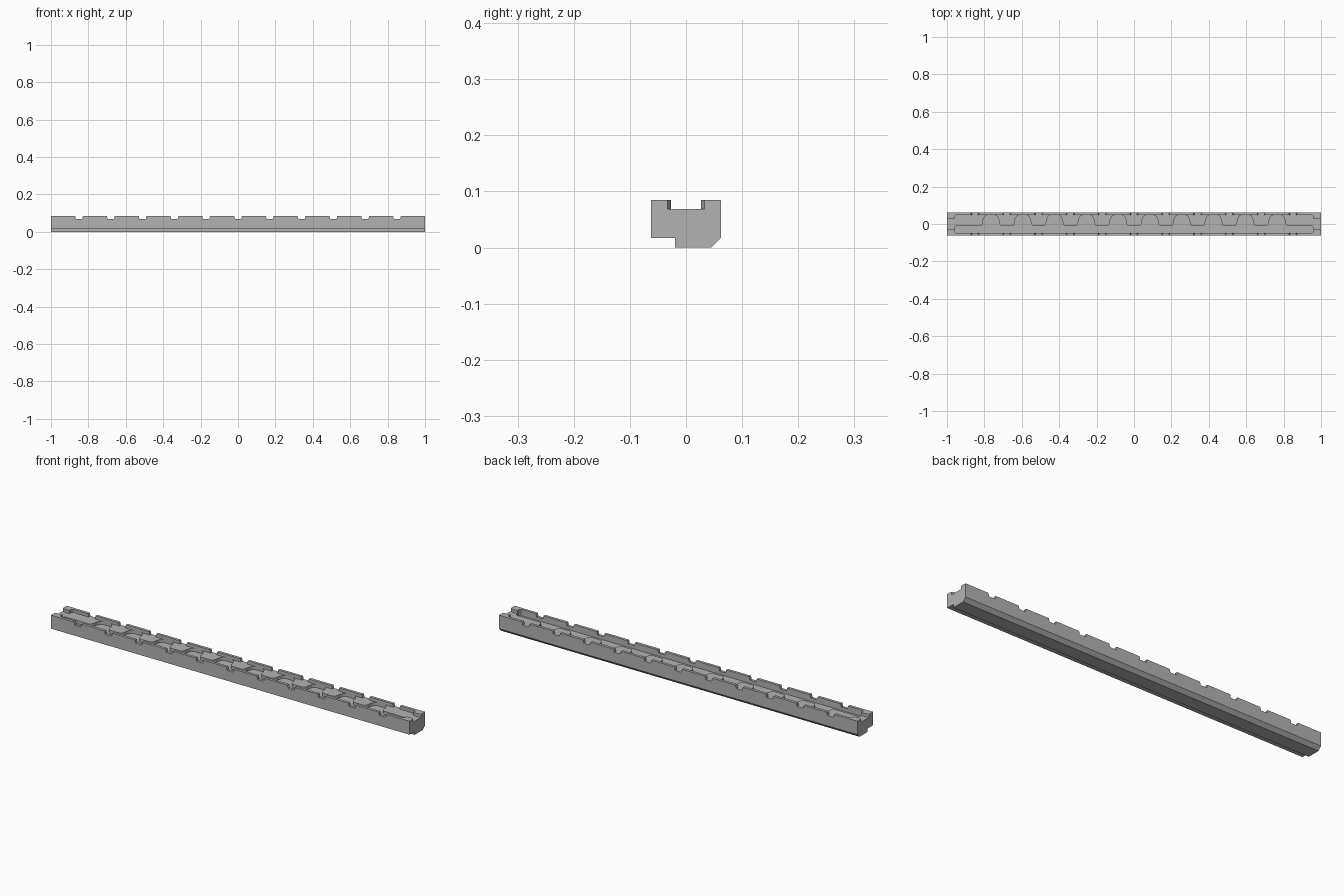
import bpy
import bmesh

if "Cube" in bpy.data.objects:
    bpy.data.objects.remove(bpy.data.objects["Cube"])

PITCH = 0.17
FLOOR, POCKET, TOP = 0.069, 0.053, 0.085

grey = bpy.data.materials.new("plain grey")
grey.diffuse_color = (0.45, 0.45, 0.45, 1)
grey.use_nodes = True
grey.node_tree.nodes["Principled BSDF"].inputs["Base Color"].default_value = grey.diffuse_color


def prism(name, outline, axis, lo, hi):
    """Extrude a closed 2D outline along x, y or z."""
    place = {"x": lambda a, b, t: (t, a, b),
             "y": lambda a, b, t: (a, t, b),
             "z": lambda a, b, t: (a, b, t)}[axis]
    bm = bmesh.new()
    n = len(outline)
    low = [bm.verts.new(place(a, b, lo)) for a, b in outline]
    high = [bm.verts.new(place(a, b, hi)) for a, b in outline]
    bm.faces.new(low[::-1])
    bm.faces.new(high)
    for i in range(n):
        j = (i + 1) % n
        bm.faces.new((low[i], low[j], high[j], high[i]))
    bmesh.ops.recalc_face_normals(bm, faces=bm.faces)
    mesh = bpy.data.meshes.new(name)
    bm.to_mesh(mesh)
    bm.free()
    mesh.materials.append(grey)
    obj = bpy.data.objects.new(name, mesh)
    bpy.context.scene.collection.objects.link(obj)
    return obj


def cut(target, cutter):
    """Subtract the cutter, bake the result and drop the cutter."""
    mod = target.modifiers.new("cut", "BOOLEAN")
    mod.operation = "DIFFERENCE"
    mod.solver = "EXACT"
    mod.object = cutter
    bpy.context.view_layer.update()
    deps = bpy.context.evaluated_depsgraph_get()
    mesh = bpy.data.meshes.new_from_object(target.evaluated_get(deps))
    target.modifiers.remove(mod)
    target.data = mesh
    bpy.data.objects.remove(cutter)


# Rail body: stepped underside with one chamfered edge
rail = prism("rail", [(-0.062, 0.017), (-0.02, 0.017), (-0.02, 0), (0.045, 0),
                      (0.062, 0.017), (0.062, TOP), (-0.062, TOP)], "x", -1, 1)

# Channel: wide in the middle, narrowing to flared mouths at both ends
quarter = [(0.954, 0.048), (0.96, 0.042), (0.96, 0.027), (0.985, 0.027),
           (1.0, 0.033), (1.01, 0.037)]
outline = (quarter + [(x, -y) for x, y in quarter[::-1]]
           + [(-x, -y) for x, y in quarter] + [(-x, y) for x, y in quarter[::-1]])
cut(rail, prism("channel_cutter", outline, "z", FLOOR, 0.1))

# Notches across both side walls
for i in range(-5, 6):
    c = i * PITCH
    cut(rail, prism("notch_cutter",
                    [(c - 0.017, FLOOR), (c + 0.017, FLOOR),
                     (c + 0.021, TOP), (c + 0.021, 0.1),
                     (c - 0.021, 0.1), (c - 0.021, TOP)], "y", -0.1, 0.1))

# Pocket in the channel floor, leaving rounded tabs at the notches
half = [(0.059, -0.012), (0.051, -0.008), (0.045, 0.002), (0.042, 0.02),
        (0.037, 0.035), (0.03, 0.044), (0.02, 0.048)]
wave = [(-0.954, -0.048), (-0.96, -0.042), (-0.96, -0.018), (-0.954, -0.012)]
for k in range(10):
    c = (k - 4.5) * PITCH
    wave += [(c - x, y) for x, y in half]
    wave += [(c + x, y) for x, y in reversed(half)]
wave += [(0.954, -0.012), (0.96, -0.018), (0.96, -0.042), (0.954, -0.048)]
cut(rail, prism("pocket_cutter", wave, "z", POCKET, 0.078))
